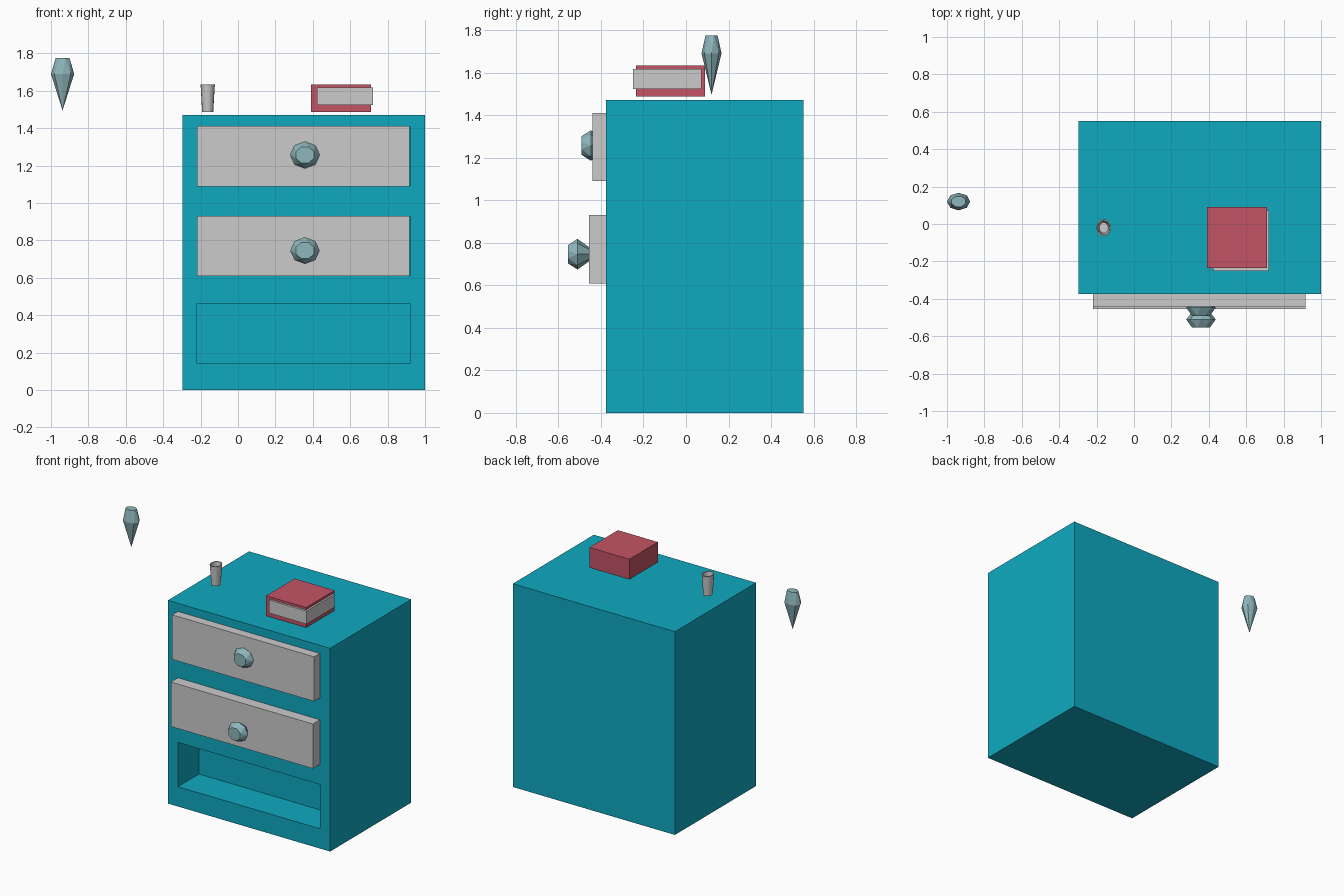
import bpy, bmesh
from math import pi, cos, sin
from mathutils import Matrix, Vector

if "Cube" in bpy.data.objects:
    bpy.data.objects.remove(bpy.data.objects["Cube"])


def material(name, rgb):
    m = bpy.data.materials.new(name)
    m.diffuse_color = (*rgb, 1)
    m.use_nodes = True
    m.node_tree.nodes["Principled BSDF"].inputs["Base Color"].default_value = m.diffuse_color
    return m


TEAL = material("teal_paint", (0.0047, 0.40, 0.53))
RED = material("red_cover", (0.55, 0.087, 0.131))
CRYSTAL = material("crystal", (0.27, 0.47, 0.50))


def make(name, bm, mat=None):
    bmesh.ops.recalc_face_normals(bm, faces=bm.faces)
    me = bpy.data.meshes.new(name)
    bm.to_mesh(me)
    bm.free()
    ob = bpy.data.objects.new(name, me)
    bpy.context.collection.objects.link(ob)
    if mat:
        me.materials.append(mat)
    return ob


def box(name, lo, hi, mat=None):
    lo, hi = Vector(lo), Vector(hi)
    bm = bmesh.new()
    bmesh.ops.create_cube(bm, size=1, matrix=Matrix.Translation((lo + hi) / 2)
                          @ Matrix.Diagonal((*(hi - lo), 1)))
    return make(name, bm, mat)


def gem(name, loc, scale, tilt=0.0, seg=8):
    """Cut gem: point below, girdle at z=0, flat table above turned half a step."""
    bm = bmesh.new()
    a = 2 * pi / seg
    tip = bm.verts.new((0, 0, -0.8))
    girdle = [bm.verts.new((cos(i * a), sin(i * a), 0)) for i in range(seg)]
    table = [bm.verts.new((0.65 * cos((i + .5) * a), 0.65 * sin((i + .5) * a), 0.35))
             for i in range(seg)]
    bm.faces.new(table)
    for i in range(seg):
        j = (i + 1) % seg
        bm.faces.new((tip, girdle[j], girdle[i]))
        bm.faces.new((girdle[i], girdle[j], table[i]))
        bm.faces.new((girdle[j], table[j], table[i]))
    bm.transform(Matrix.Translation(loc) @ Matrix.Rotation(tilt, 4, 'X')
                 @ Matrix.Diagonal((*scale, 1)))
    return make(name, bm, CRYSTAL)


# Cabinet body with three equal front openings
cabinet = box("cabinet", (-0.298, -0.375, 0), (1.0, 0.552, 1.47), TEAL)
for i, z in enumerate((0.143, 0.61, 1.09)):
    cutter = box(f"slot_cutter_{i}", (-0.218, -0.6, z), (0.919, -0.135, z + 0.32))
    cutter.hide_render = True
    cutter.hide_viewport = True
    mod = cabinet.modifiers.new(f"slot_{i}", 'BOOLEAN')
    mod.operation = 'DIFFERENCE'
    mod.object = cutter
    mod.solver = 'EXACT'

# Drawers with gem knobs
for name, z, front, girdle_y, knob_z in (("lower", 0.61, -0.455, -0.51, 0.746),
                                         ("upper", 1.09, -0.44, -0.447, 1.257)):
    box(f"{name}_drawer", (-0.219, front, z - 0.001), (0.9175, -0.14, z + 0.321))
    gem(f"{name}_knob", (0.358, girdle_y, knob_z), (0.079, 0.072, 0.126), pi / 2)

# Floating crystal
gem("floating_crystal", (-0.938, 0.12, 1.69), (0.062, 0.047, 0.243))

# Book
box("book_cover", (0.39, -0.235, 1.488), (0.71, 0.09, 1.634), RED)
box("book_pages", (0.423, -0.25, 1.523), (0.723, 0.072, 1.617))

# Tapered hollow cup
bm = bmesh.new()
N = 16
rings = []
for r, z in ((0.76, 1.488), (0.96, 1.622), (1.0, 1.634), (0.84, 1.634), (0.62, 1.505)):
    rings.append([bm.verts.new((-0.162 + 0.039 * r * cos(2 * pi * k / N),
                                -0.02 + 0.046 * r * sin(2 * pi * k / N), z))
                  for k in range(N)])
for lo, hi in zip(rings, rings[1:]):
    for k in range(N):
        m = (k + 1) % N
        bm.faces.new((lo[k], lo[m], hi[m], hi[k]))
bm.faces.new(rings[0])
bm.faces.new(rings[-1])
make("cup", bm)
